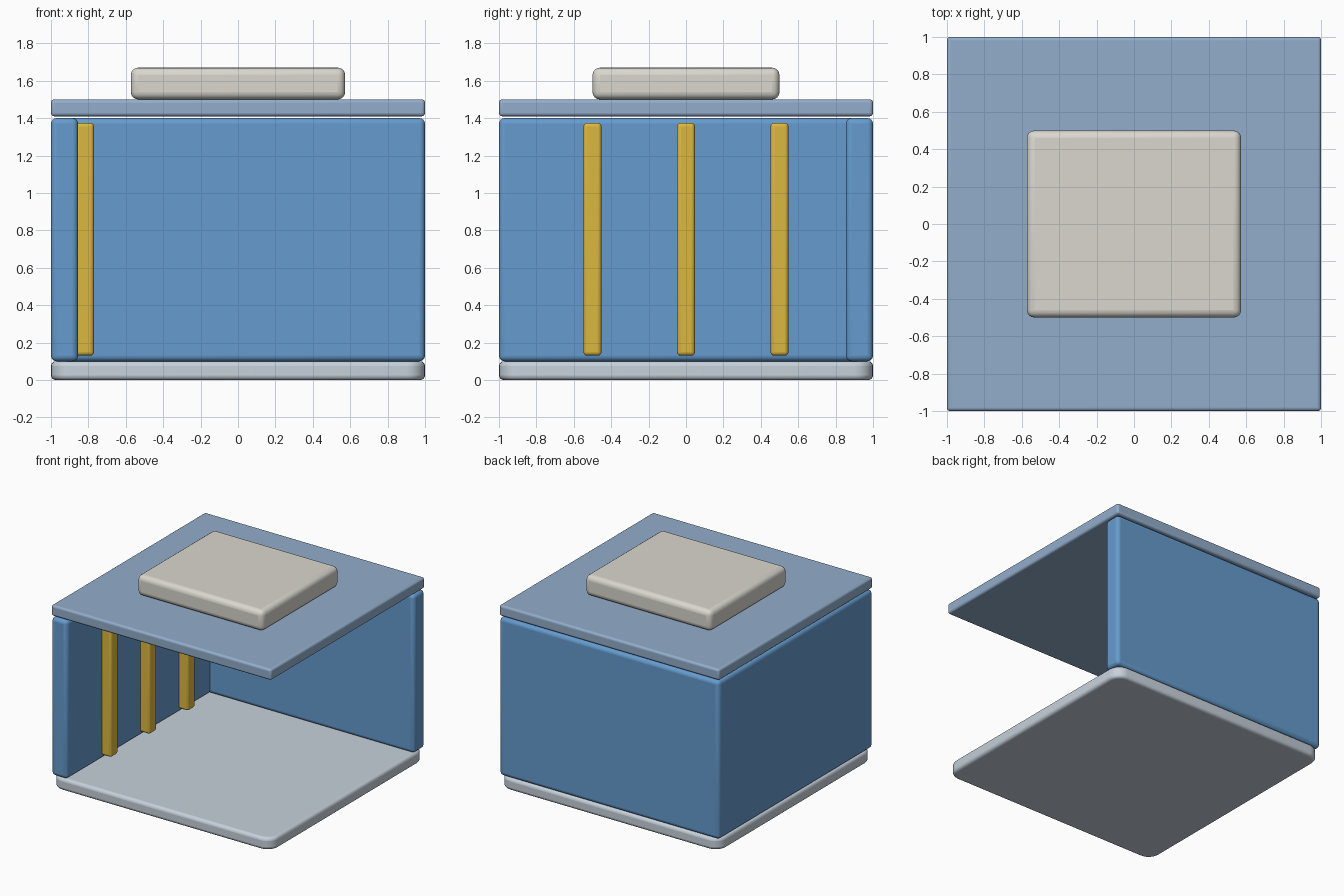
import bpy, bmesh

if "Cube" in bpy.data.objects:
    bpy.data.objects.remove(bpy.data.objects["Cube"])


def material(name, rgb):
    m = bpy.data.materials.new(name)
    m.diffuse_color = (*rgb, 1)
    m.use_nodes = True
    m.node_tree.nodes["Principled BSDF"].inputs["Base Color"].default_value = m.diffuse_color
    return m


blue = material("wall_blue", (0.13, 0.33, 0.62))
pale_blue = material("roof_blue", (0.29, 0.42, 0.60))
pale_grey = material("floor_grey", (0.57, 0.64, 0.71))
yellow = material("bar_yellow", (0.72, 0.48, 0.05))
cream = material("cream", (0.70, 0.68, 0.62))


def slab(name, lo, hi, mat, bevel, corner=0.0):
    """Box between two corners; optional large rounding of the upright edges."""
    bm = bmesh.new()
    bmesh.ops.create_cube(bm, size=1)
    mid = [(a + b) / 2 for a, b in zip(lo, hi)]
    bmesh.ops.scale(bm, vec=[b - a for a, b in zip(lo, hi)], verts=bm.verts)
    if corner:
        upright = [e for e in bm.edges
                   if abs(e.verts[0].co.z - e.verts[1].co.z) > 1e-4]
        bmesh.ops.bevel(bm, geom=upright, offset=corner, segments=6,
                        profile=0.5, affect='EDGES')
    mesh = bpy.data.meshes.new(name)
    bm.to_mesh(mesh)
    bm.free()
    ob = bpy.data.objects.new(name, mesh)
    ob.location = mid
    bpy.context.collection.objects.link(ob)
    mesh.materials.append(mat)
    mod = ob.modifiers.new("soft_edges", 'BEVEL')
    mod.width, mod.segments = bevel, 4
    mod.limit_method = 'ANGLE'
    bpy.ops.object.select_all(action='DESELECT')
    ob.select_set(True)
    bpy.context.view_layer.objects.active = ob
    bpy.ops.object.shade_smooth_by_angle()
    return ob


# Floor with rounded corners
slab("floor", (-1, -1, 0), (1, 1, 0.1), pale_grey, 0.025, 0.1)

# Two walls meeting at the back left corner
slab("left_wall", (-1, -1, 0.1), (-0.855, 1, 1.4), blue, 0.03)
slab("back_wall", (-1, 0.855, 0.1), (1, 1, 1.4), blue, 0.03)

# Upright bars along the inside of the left wall
for i, y in enumerate((-0.5, 0, 0.5)):
    slab(f"bar_{i + 1}", (-0.87, y - 0.048, 0.13), (-0.77, y + 0.048, 1.375),
         yellow, 0.02)

# Roof and the box on top of it
slab("roof", (-1, -1, 1.41), (1, 1, 1.5), pale_blue, 0.018)
slab("roof_box", (-0.573, -0.5, 1.5), (0.573, 0.5, 1.67), cream, 0.04)
